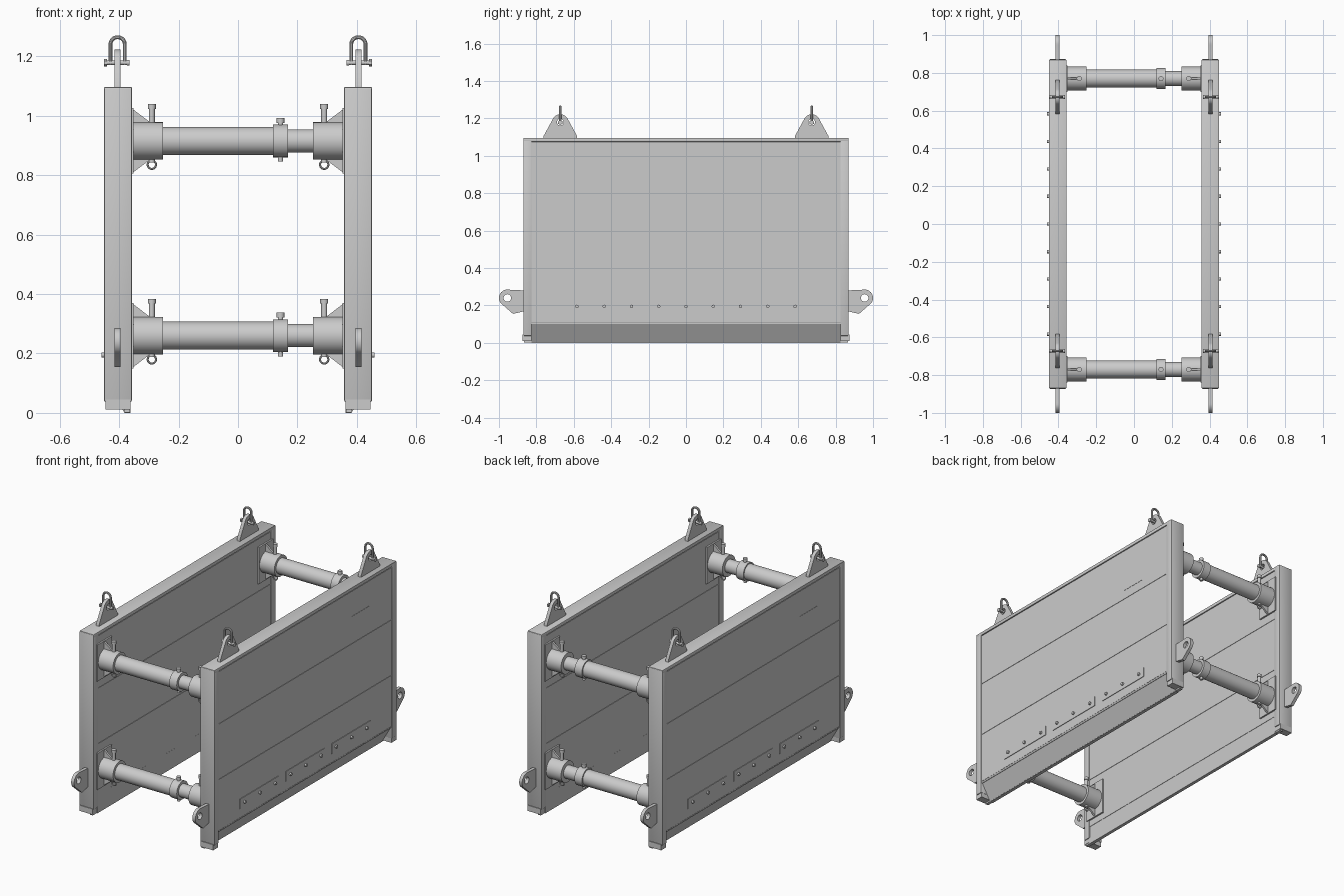
import bpy, bmesh, math
from math import sin, cos, pi, radians
from mathutils import Matrix, Vector

if "Cube" in bpy.data.objects:
    bpy.data.objects.remove(bpy.data.objects["Cube"])

COL = bpy.context.scene.collection
# local (x, y, z) -> world (y, z, x): profiles drawn in the side (y-z) plane
SIDE = Matrix(((0, 0, 1, 0), (1, 0, 0, 0), (0, 1, 0, 0), (0, 0, 0, 1)))
# local (x, y, z) -> world (x, z, -y): profiles drawn in the front (x-z) plane
FRONT = Matrix.Rotation(pi / 2, 4, 'X')


def add(name, mesh):
    ob = bpy.data.objects.new(name, mesh)
    COL.objects.link(ob)
    mesh.shade_smooth()
    mesh.set_sharp_from_angle(angle=radians(35))
    return ob


def box(name, a, b, bevel=0.0):
    bm = bmesh.new()
    a, b = Vector(a), Vector(b)
    size = [abs(v) for v in (b - a)]
    m = Matrix.Translation((a + b) / 2) @ Matrix.Diagonal((*size, 1))
    bmesh.ops.create_cube(bm, size=1, matrix=m)
    if bevel:
        bmesh.ops.bevel(bm, geom=bm.edges[:], offset=bevel, segments=2,
                        profile=0.5, affect='EDGES')
    me = bpy.data.meshes.new(name)
    bm.to_mesh(me)
    bm.free()
    return add(name, me)


def rod(name, a, b, r, sides=32):
    """Cylinder between two points."""
    a, b = Vector(a), Vector(b)
    d = b - a
    m = Matrix.Translation((a + b) / 2) @ d.to_track_quat('Z', 'Y').to_matrix().to_4x4()
    bm = bmesh.new()
    bmesh.ops.create_cone(bm, cap_ends=True, segments=sides, radius1=r, radius2=r,
                          depth=d.length, matrix=m)
    me = bpy.data.meshes.new(name)
    bm.to_mesh(me)
    bm.free()
    return add(name, me)


def arc(cx, cy, r, a0, a1, n=14):
    return [(cx + r * cos(radians(a0 + (a1 - a0) * i / n)),
             cy + r * sin(radians(a0 + (a1 - a0) * i / n))) for i in range(n + 1)]


def curve(name, loops, at, basis, extrude=0.0, bevel=0.0, closed=True):
    """Filled plate (with holes) or round bar from point loops, as a mesh."""
    cu = bpy.data.curves.new(name, 'CURVE')
    cu.dimensions = '2D' if extrude else '3D'
    cu.extrude, cu.bevel_depth, cu.bevel_resolution = extrude, bevel, 3
    if extrude:
        cu.fill_mode = 'BOTH'
    else:
        cu.use_fill_caps = True
    for pts in loops:
        sp = cu.splines.new('POLY')
        sp.points.add(len(pts) - 1)
        for p, q in zip(sp.points, pts):
            p.co = (q[0], q[1], 0, 1)
        sp.use_cyclic_u = closed
    tmp = bpy.data.objects.new(name + "_tmp", cu)
    COL.objects.link(tmp)
    bpy.context.view_layer.update()
    me = bpy.data.meshes.new_from_object(
        tmp.evaluated_get(bpy.context.evaluated_depsgraph_get()))
    bpy.data.objects.remove(tmp)
    me.transform(Matrix.Translation(at) @ basis)
    bm = bmesh.new()
    bm.from_mesh(me)
    bmesh.ops.remove_doubles(bm, verts=bm.verts, dist=1e-5)
    bmesh.ops.recalc_face_normals(bm, faces=bm.faces)
    bm.to_mesh(me)
    bm.free()
    return add(name, me)


# Side panels
for s, side in ((-1, "left"), (1, "right")):
    # boards, separated by hairline seams, over a core
    levels = (0.11, 0.42, 0.755, 1.072)
    for z0, z1 in zip(levels, levels[1:]):
        box(side + "_board", (s * .361, -.825, z0 + .001), (s * .447, .825, z1 - .001))
    box(side + "_core", (s * .364, -.83, .1), (s * .444, .83, 1.08))
    box(side + "_top_rail", (s * .357, -.868, 1.075), (s * .451, .868, 1.096), .003)
    # bevelled cutting edge
    edge = [(s * .362, 0), (s * .382, 0), (s * .447, .11), (s * .362, .11)]
    curve(side + "_cutting_edge", [edge], (0, 0, 0), FRONT, extrude=.826)
    box(side + "_edge_tip", (s * .364, -.866, .002), (s * .384, .866, .02))
    # bolted strips low on the outer face
    for c in (-.437, 0, .437):
        box(side + "_strip", (s * .444, c - .185, .165), (s * .4505, c + .185, .225))
        for k in (-1, 0, 1):
            y = c + k * .146
            rod(side + "_strip_bolt", (s * .446, y, .195), (s * .460, y, .195), .009, 16)
    # small blank plate on the outer face
    box(side + "_blank_plate", (s * .445, s * .45, .81), (s * .4485, s * .615, .92))

    for e, end in ((-1, "front"), (1, "back")):
        tag = end + "_" + side
        # end post and its foot
        box(tag + "_post", (s * .357, e * .825, .038), (s * .451, e * .87, 1.094), .004)
        box(tag + "_foot", (s * .362, e * .827, .011), (s * .446, e * .874, .045))
        # towing lug on the end
        lug = arc(.955, .24, .045, 100, 225) + [(.925, .155), (.86, .170), (.86, .280)]
        lug = [(.86, .280)] + arc(.955, .24, .045, 100, -60) + [(.925, .155), (.86, .17)]
        hole = arc(.955, .24, .02, 0, 345, 23)
        curve(tag + "_tow_lug", [[(e * y, z) for y, z in lug],
                                 [(e * y, z) for y, z in hole]],
              (s * .405, 0, 0), SIDE, extrude=.010)
        # lifting lug on top
        ly = e * .672
        lug = [(-.09, 1.09), (.09, 1.09), (.09, 1.105)] + arc(0, 1.177, .045, 20, 160) + [(-.09, 1.105)]
        curve(tag + "_lifting_lug", [lug, arc(0, 1.18, .018, 0, 345, 23)],
              (s * .405, ly, 0), SIDE, extrude=.010)
        # shackle bow, pin, head and nut
        bow = [(-.024, 1.17)] + arc(0, 1.24, .024, 180, 0) + [(.024, 1.17)]
        curve(tag + "_shackle", [bow], (s * .405, ly, 0), FRONT, bevel=.0065, closed=False)
        rod(tag + "_shackle_pin", (s * .366, ly, 1.178), (s * .449, ly, 1.178), .0075, 20)
        rod(tag + "_shackle_head", (s * .441, ly, 1.178), (s * .450, ly, 1.178), .013, 6)
        rod(tag + "_shackle_nut", (s * .365, ly, 1.178), (s * .374, ly, 1.178), .010, 16)

# Spreader struts
for y, end in ((-.77, "front"), (.77, "back")):
    for zc, lev in ((.26, "lower"), (.915, "upper")):
        tag = end + "_" + lev
        rod(tag + "_outer_tube", (-.26, y, zc), (.13, y, zc), .047, 40)
        rod(tag + "_inner_tube", (.12, y, zc), (.26, y, zc), .039, 40)
        rod(tag + "_collar", (.118, y, zc), (.168, y, zc), .055, 40)
        # collar locking pin
        rod(tag + "_lock_pin", (.143, y, zc - .07), (.143, y, zc + .065), .009, 16)
        rod(tag + "_lock_head", (.143, y, zc + .061), (.143, y, zc + .077), .013, 16)
        for s, side in ((-1, "left"), (1, "right")):
            t = tag + "_" + side
            rod(t + "_socket", (s * .36, y, zc), (s * .252, y, zc), .063, 40)
            box(t + "_base_plate", (s * .351, y - .07, zc - .11), (s * .362, y + .07, zc + .11))
            # triangular gussets above and below the socket
            for u in (-1, 1):
                tri = [(s * .358, zc + u * .05), (s * .30, zc + u * .05),
                       (s * .30, zc + u * .066), (s * .358, zc + u * .11)]
                curve(t + "_gusset", [tri], (0, y, 0), FRONT, extrude=.006)
            # socket pin with retaining ring
            rod(t + "_pin", (s * .29, y, zc - .072), (s * .29, y, zc + .115), .010, 20)
            rod(t + "_pin_head", (s * .29, y, zc + .108), (s * .29, y, zc + .124), .0135, 20)
            curve(t + "_pin_ring", [arc(s * .29, zc - .08, .014, 0, 345, 23)],
                  (0, y, 0), FRONT, bevel=.0035)
